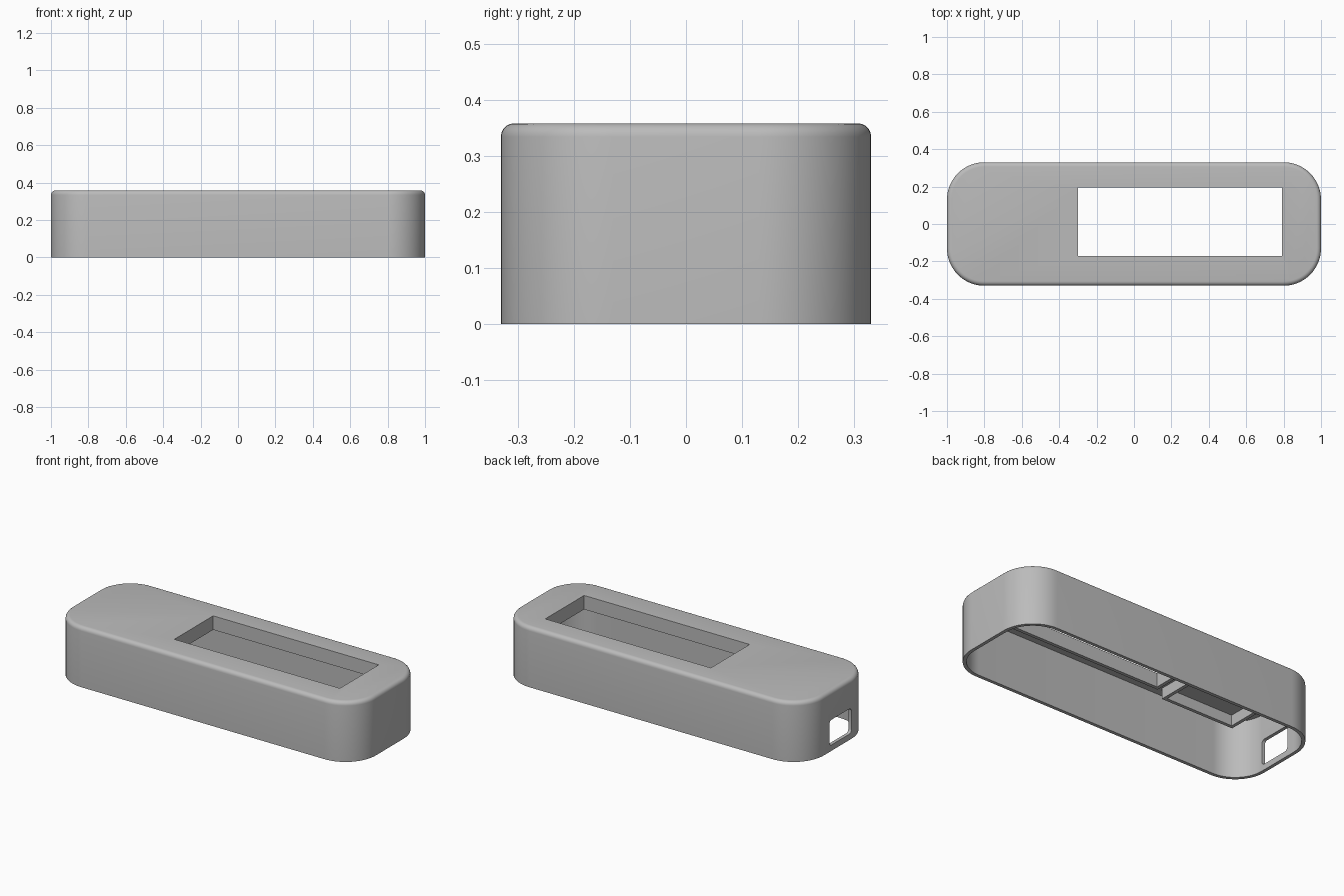
import bpy, bmesh
from math import radians
from mathutils import Vector

cube = bpy.data.objects.get("Cube")
if cube:
    bpy.data.objects.remove(cube)

grey = bpy.data.materials.new("plain grey")
grey.use_nodes = True
colour = (0.5, 0.5, 0.5, 1)
grey.diffuse_color = colour
grey.node_tree.nodes["Principled BSDF"].inputs["Base Color"].default_value = colour


def block(name, low, high, axis=2, radius=0, segments=12, top_radius=0):
    """Box between two corners, with the edges along one axis rounded."""
    low, high = Vector(low), Vector(high)
    bm = bmesh.new()
    bmesh.ops.create_cube(bm, size=1)
    for v in bm.verts:
        v.co = (low + high) / 2 + v.co * (high - low)
    if radius:
        edges = [e for e in bm.edges
                 if abs((e.verts[0].co - e.verts[1].co).normalized()[axis]) > 0.9]
        bmesh.ops.bevel(bm, geom=edges, offset=radius, offset_type='OFFSET',
                        segments=segments, profile=0.5, affect='EDGES')
    if top_radius:
        rim = [e for e in bm.edges if all(v.co.z > high.z - 1e-4 for v in e.verts)]
        bmesh.ops.bevel(bm, geom=rim, offset=top_radius, offset_type='OFFSET',
                        segments=5, profile=0.5, affect='EDGES')
    bmesh.ops.recalc_face_normals(bm, faces=bm.faces)
    mesh = bpy.data.meshes.new(name)
    bm.to_mesh(mesh)
    bm.free()
    mesh.materials.append(grey)
    obj = bpy.data.objects.new(name, mesh)
    bpy.context.collection.objects.link(obj)
    return obj


def combine(target, tool, operation):
    """Apply a boolean and remove the tool."""
    mod = target.modifiers.new(operation, 'BOOLEAN')
    mod.operation, mod.object, mod.solver = operation, tool, 'EXACT'
    bpy.context.view_layer.objects.active = target
    bpy.ops.object.modifier_apply(modifier=mod.name)
    bpy.data.objects.remove(tool)


H, W, WALL, LIP = 0.358, 0.33, 0.02, 0.275
ROOF = H - WALL

# Hollow cover, open underneath
cover = block("cover", (-1, -W, 0), (1, W, H), radius=0.2, segments=16, top_radius=0.024)
cavity = block("cavity", (WALL - 1, WALL - W, -0.1), (1 - WALL, W - WALL, ROOF),
               radius=0.18, segments=16)
combine(cover, cavity, 'DIFFERENCE')

# Screen window with a lip hanging under the roof
combine(cover, block("window_lip", (-0.32, -0.19, LIP), (0.81, 0.215, ROOF + 0.01)), 'UNION')
combine(cover, block("window", (-0.3, -0.17, -0.1), (0.79, 0.195, 1)), 'DIFFERENCE')

# Closed rectangular rib under the solid end of the roof
rib = block("inner_rib", (-0.88, -0.25, LIP), (-0.4, 0.25, ROOF + 0.01))
combine(rib, block("rib_hole", (-0.86, -0.23, 0), (-0.42, 0.23, ROOF)), 'DIFFERENCE')
combine(cover, rib, 'UNION')

# Cable port through the end wall
port = block("port", (-1.1, -0.127, 0.035), (-0.95, 0.08, 0.185), axis=0, radius=0.02, segments=4)
combine(cover, port, 'DIFFERENCE')

bpy.ops.object.select_all(action='DESELECT')
cover.select_set(True)
bpy.context.view_layer.objects.active = cover
bpy.ops.object.shade_smooth_by_angle(angle=radians(30))
